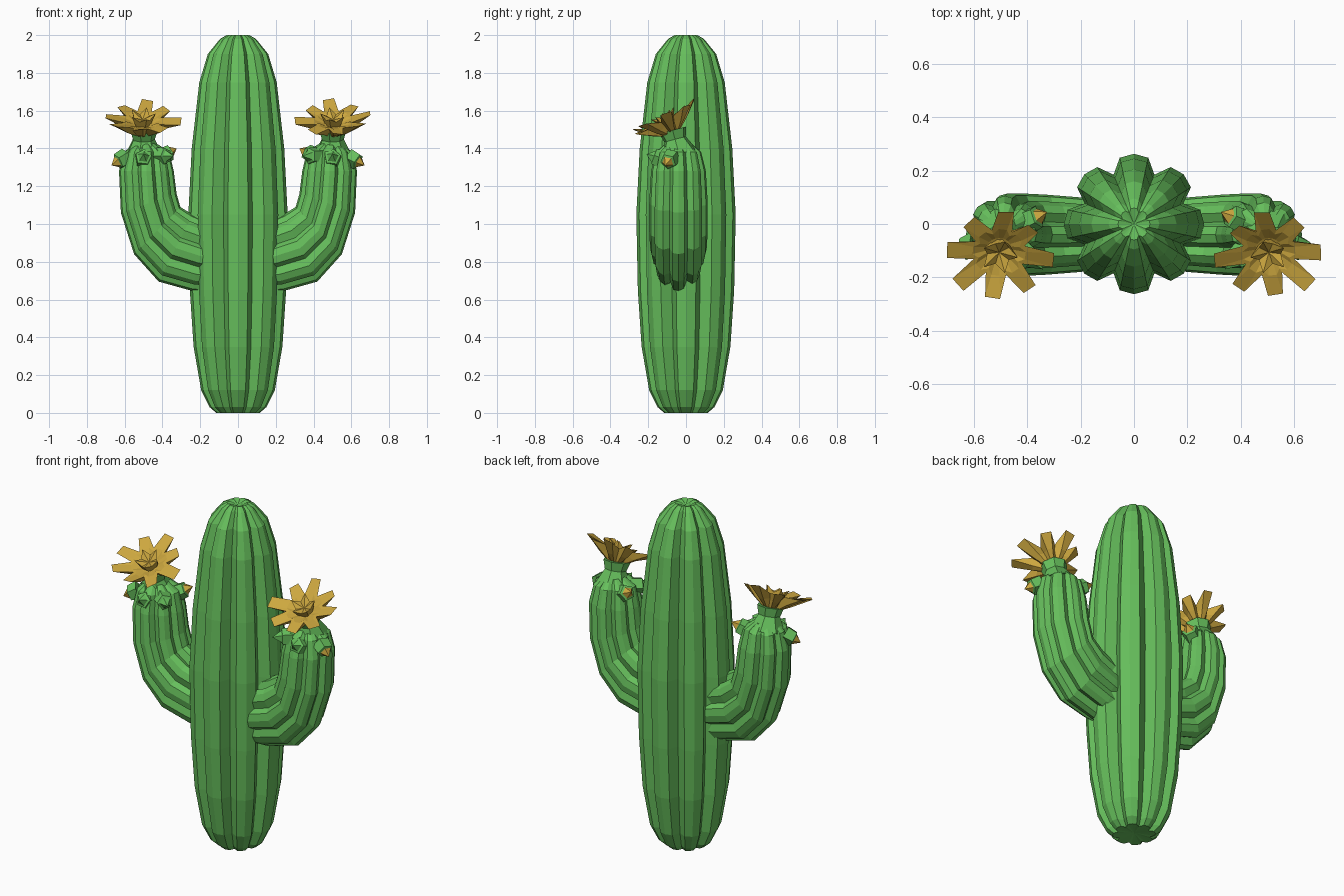
import bpy, bmesh, math, random
from mathutils import Vector, Matrix

if "Cube" in bpy.data.objects:
    bpy.data.objects.remove(bpy.data.objects["Cube"])

random.seed(4)


def material(name, rgb):
    m = bpy.data.materials.new(name)
    m.diffuse_color = (*rgb, 1)
    m.use_nodes = True
    m.node_tree.nodes["Principled BSDF"].inputs["Base Color"].default_value = m.diffuse_color
    return m


GREEN = material("cactus green", (0.133, 0.52, 0.107))
GOLD = material("flower gold", (0.61, 0.39, 0.05))


def finish(name, bm, mats):
    bmesh.ops.recalc_face_normals(bm, faces=bm.faces)
    me = bpy.data.meshes.new(name)
    bm.to_mesh(me)
    bm.free()
    for m in mats:
        me.materials.append(m)
    ob = bpy.data.objects.new(name, me)
    bpy.context.collection.objects.link(ob)
    return ob


def loft(bm, rings, start=None, end=None):
    """Bridge rings of points; close either end with a fan to a point."""
    rows = [[bm.verts.new(p) for p in r] for r in rings]
    n = len(rows[0])
    faces = []
    for a, b in zip(rows, rows[1:]):
        for i in range(n):
            j = (i + 1) % n
            faces.append(bm.faces.new((a[i], a[j], b[j], b[i])))
    for tip, row in ((start, rows[0]), (end, rows[-1])):
        if tip is not None:
            c = bm.verts.new(tip)
            for i in range(n):
                faces.append(bm.faces.new((row[i], row[(i + 1) % n], c)))
    return faces


def ribs(count, groove):
    """Unit cross-section: groove, shoulder, crest, shoulder per rib."""
    out = []
    for i in range(count * 4):
        k = i % 4
        off = (-0.5, -0.27, 0, 0.27)[k]
        r = (groove, 0.965, 1.0, 0.965)[k]
        a = 2 * math.pi * (i // 4 + off) / count
        out.append((r * math.cos(a), r * math.sin(a)))
    return out


# trunk
profile = [(0.0, .115), (.03, .15), (.12, .195), (.35, .235), (.65, .255), (1.05, .263),
           (1.4, .245), (1.75, .205), (1.9, .16), (1.98, .095), (2.0, .06)]
bm = bmesh.new()
loft(bm, [[(r * u, r * v, z) for u, v in ribs(8, .76)] for z, r in profile],
     (0, 0, 0.01), (0, 0, 1.985))
finish("trunk", bm, [GREEN])

# arm sections: outer x, z, inner x, z, half width in y
ARM = [(.14, .64, .10, .98, .13), (.24, .645, .17, 1.02, .14), (.42, .695, .24, 1.05, .15),
       (.55, .84, .305, 1.09, .155), (.62, 1.06, .325, 1.16, .155), (.63, 1.28, .34, 1.28, .145),
       (.605, 1.38, .365, 1.385, .12), (.55, 1.425, .43, 1.425, .07)]
# buds: base position, tip position
BUDS = [((.60, -.08, 1.35), (.67, -.11, 1.31)),
        ((.40, .01, 1.36), (.325, .045, 1.40)),
        ((.42, -.10, 1.36), (.34, -.17, 1.36)),
        ((.50, -.13, 1.34), (.50, -.21, 1.37))]
# petals: angle in degrees, length
PETALS = [(5, .20), (50, .18), (98, .19), (140, .17), (188, .21), (232, .19), (278, .18), (322, .20)]


def arm(s, side):
    bm = bmesh.new()
    rings = []
    for ox, oz, ix, iz, hy in ARM:
        c = Vector((ox + ix, 0, oz + iz)) / 2
        d = Vector((ox - ix, 0, oz - iz)) / 2
        rings.append([(s * (c.x + d.x * u), -.04 + hy * v, c.z + d.z * u)
                      for u, v in ribs(8, .8)])
    loft(bm, rings, (s * .1, -.04, .82), (s * .49, -.04, 1.43))
    finish(side + "_arm", bm, [GREEN])

    # small buds, green at the base and gold at the tip
    for k, (a, b) in enumerate(BUDS):
        a, b = Vector((s * a[0], a[1], a[2])), Vector((s * b[0], b[1], b[2]))
        axis = (b - a).normalized()
        p = axis.orthogonal().normalized()
        q = axis.cross(p)
        circle = [p * math.cos(t * math.tau / 5) + q * math.sin(t * math.tau / 5) for t in range(5)]
        bm = bmesh.new()
        levels = [(-.15, .05), (.5, .045), (.55, .032)]
        faces = loft(bm, [[a.lerp(b, h) + v * r for v in circle] for h, r in levels], a, b)
        for f in faces:
            if k < 2 and (f.calc_center_median() - a).dot(axis) > .53 * (b - a).length:
                f.material_index = 1
        finish(f"{side}_bud_{k + 1}", bm, [GREEN, GOLD])

    # flower neck and flower share a frame leaning forward
    base = Vector((s * .50, -.045, 1.40))
    neck = Matrix.Translation(base) @ Matrix.Rotation(math.radians(15), 4, 'X')
    bm = bmesh.new()
    loft(bm, [[neck @ Vector((r * math.cos(t * math.tau / 7), r * math.sin(t * math.tau / 7), z))
               for t in range(7)] for z, r in ((-.03, .10), (.05, .06), (.10, .075))],
         neck @ Vector((0, 0, -.03)), neck @ Vector((0, 0, .10)))
    finish(side + "_flower_neck", bm, [GREEN])

    tilt = Matrix.Translation((s * .505, -.07, 1.485)) @ Matrix.Rotation(math.radians(29), 4, 'X')

    def pt(deg, r, z):
        t = math.radians(deg)
        return tilt @ Vector((s * r * math.cos(t), r * math.sin(t), z))

    bottom, under, rim, top, well = [], [], [], [], []
    for i, (deg, ln) in enumerate(PETALS):
        nxt = PETALS[(i + 1) % len(PETALS)][0] + (360 if i == len(PETALS) - 1 else 0)
        h = .10 + random.uniform(-.015, .02)
        w = 9
        mid = (deg + nxt) / 2
        # blunt petal tip (two points) followed by the valley between petals
        for d, r, z in ((deg - w, ln * .98, h), (deg + w, ln, h - .01), (mid, .10, .075)):
            tip = r > .12
            bottom.append(pt(d, .05, 0))
            under.append(pt(d, .105 if tip else .075, .035 if tip else .05))
            rim.append(pt(d, r, z))
            top.append(pt(d, .10 if tip else .08, .075))
            well.append(pt(d, .05, .055))
    bm = bmesh.new()
    loft(bm, [bottom, under, rim, top, well], pt(0, 0, 0), pt(0, 0, .05))
    finish(side + "_flower", bm, [GOLD])

    # inner crown of the flower
    n = 10
    bm = bmesh.new()
    loft(bm, [[pt(36 * i, .04, .04) for i in range(n)],
              [pt(36 * i, .07 if i % 2 else .045, .115 if i % 2 else .085) for i in range(n)]],
         pt(0, 0, .04), pt(0, 0, .075))
    finish(side + "_flower_crown", bm, [GOLD])


arm(-1, "left")
arm(1, "right")
